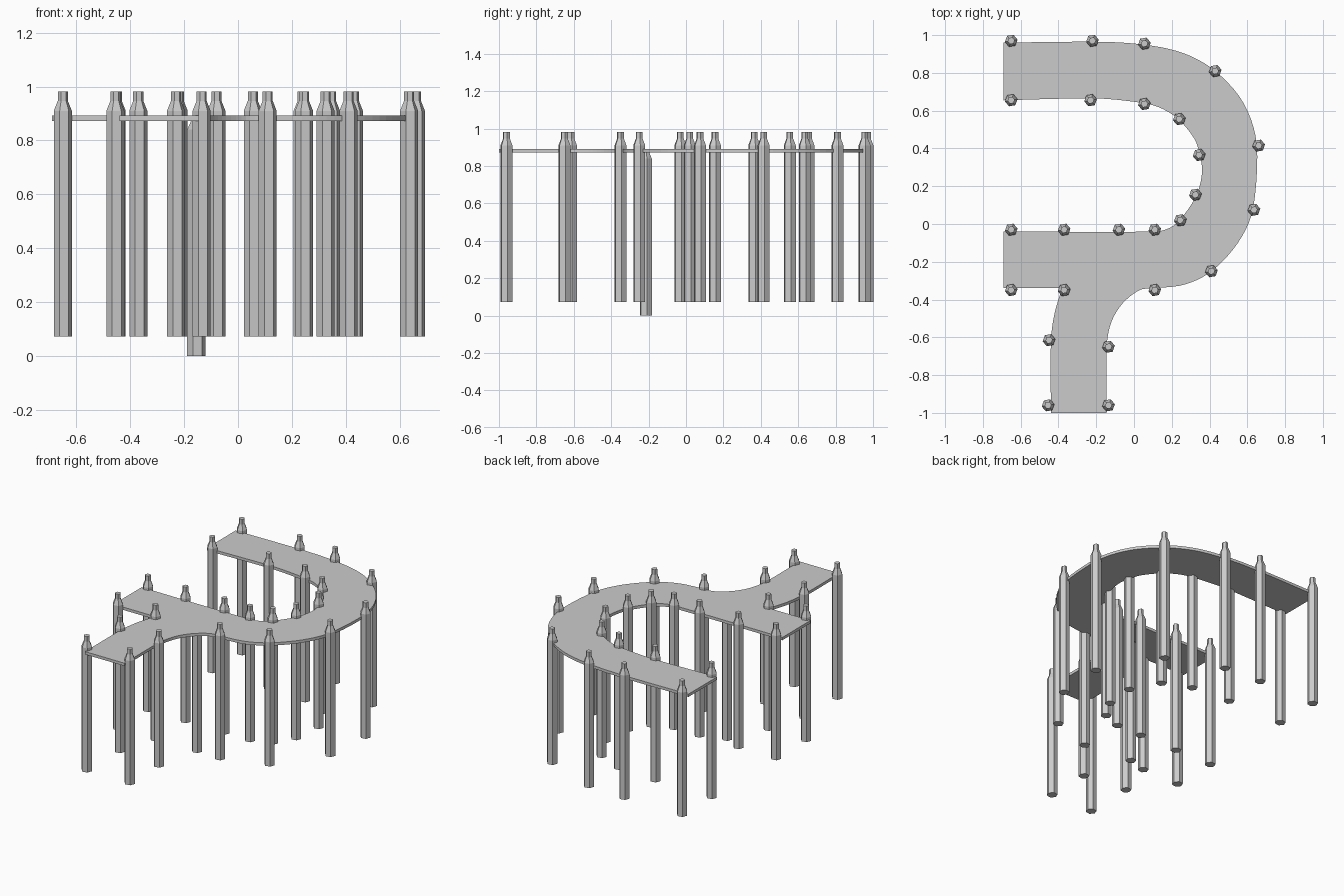
import bpy
import bmesh
import math
from mathutils import Vector

default_cube = bpy.data.objects.get("Cube")
if default_cube:
    bpy.data.objects.remove(default_cube)

DECK_BOTTOM, DECK_TOP = 0.873, 0.892


def make_material(name, color):
    material = bpy.data.materials.new(name)
    material.use_nodes = True
    material.diffuse_color = color
    material.node_tree.nodes["Principled BSDF"].inputs["Base Color"].default_value = color
    return material


def make_object(name, bm, material):
    bmesh.ops.recalc_face_normals(bm, faces=bm.faces[:])
    mesh = bpy.data.meshes.new(name)
    bm.to_mesh(mesh)
    bm.free()
    mesh.materials.append(material)
    obj = bpy.data.objects.new(name, mesh)
    bpy.context.collection.objects.link(obj)
    return obj


def smooth_run(points, steps=5):
    """Pass a smooth line through the points, keeping both ends."""
    pts = [Vector(p) for p in points]
    pts = [pts[0]] + pts + [pts[-1]]
    line = []
    for a, b, c, d in zip(pts, pts[1:], pts[2:], pts[3:]):
        start, end = (c - a) / 2, (d - b) / 2
        # Limit tangents so short spans next to long ones do not overshoot
        span = (c - b).length
        if start.length > span:
            start = start.normalized() * span
        if end.length > span:
            end = end.normalized() * span
        for i in range(steps):
            t = i / steps
            line.append(b * (2 * t**3 - 3 * t**2 + 1) + start * (t**3 - 2 * t**2 + t)
                        + c * (3 * t**2 - 2 * t**3) + end * (t**3 - t**2))
    line.append(pts[-1])
    return line


def make_post(name, location, levels, material):
    """Stack hexagonal rings given as (height, radius) pairs."""
    bm = bmesh.new()
    rings = []
    for z, radius in levels:
        ring = []
        for i in range(6):
            angle = math.radians(60 * i + 10)
            ring.append(bm.verts.new((radius * math.cos(angle), radius * math.sin(angle), z)))
        rings.append(ring)
    for low, high in zip(rings, rings[1:]):
        for i in range(6):
            j = (i + 1) % 6
            bm.faces.new((low[i], low[j], high[j], high[i]))
    bm.faces.new(rings[0][::-1])
    bm.faces.new(rings[-1])
    post = make_object(name, bm, material)
    post.location = location
    return post


gray = make_material("weathered gray", (0.6, 0.6, 0.6, 1))

# Deck outline: smooth runs joined at sharp corners
outer_bend = [(-0.69, 0.96), (-0.2, 0.965), (0.05, 0.95), (0.26, 0.905), (0.43, 0.81),
              (0.58, 0.64), (0.65, 0.42), (0.63, 0.08), (0.55, -0.1), (0.41, -0.25),
              (0.27, -0.32), (0.11, -0.34), (0.03, -0.35), (-0.06, -0.42),
              (-0.12, -0.52), (-0.145, -0.65), (-0.145, -1)]
branch_side = [(-0.44, -1), (-0.44, -0.62), (-0.42, -0.47), (-0.38, -0.34)]
inner_bend = [(-0.69, -0.04), (0.11, -0.04), (0.19, -0.02), (0.25, 0.03), (0.33, 0.15),
              (0.36, 0.27), (0.35, 0.36), (0.32, 0.45), (0.24, 0.55), (0.15, 0.61),
              (0.05, 0.64), (-0.2, 0.665), (-0.69, 0.655)]
outline = smooth_run(outer_bend) + smooth_run(branch_side)
outline += [Vector((-0.69, -0.34))] + smooth_run(inner_bend)

# Walkway slab
bm = bmesh.new()
base = bm.faces.new([bm.verts.new((p.x, p.y, DECK_BOTTOM)) for p in outline])
slab = bmesh.ops.extrude_face_region(bm, geom=[base])
risen = [v for v in slab["geom"] if isinstance(v, bmesh.types.BMVert)]
bmesh.ops.translate(bm, verts=risen, vec=(0, 0, DECK_TOP - DECK_BOTTOM))
if not base.is_valid or len([f for f in bm.faces if len(f.verts) > 4]) < 2:
    bm.faces.new([v for v in bm.verts if v not in risen])
bmesh.ops.triangulate(bm, faces=[f for f in bm.faces if len(f.verts) > 4])
make_object("walkway_deck", bm, gray)

# Posts along both edges of the walkway
post_shape = [(0.073, 0.034), (0.91, 0.034), (0.947, 0.019), (0.982, 0.019)]
outer_posts = [(-0.65, 0.97), (-0.22, 0.97), (0.055, 0.955), (0.43, 0.81), (0.66, 0.415),
               (0.635, 0.075), (0.41, -0.25), (0.11, -0.35)]
inner_posts = [(-0.65, 0.655), (-0.23, 0.655), (0.055, 0.635), (0.24, 0.555),
               (0.345, 0.365), (0.325, 0.155), (0.245, 0.02), (0.11, -0.03),
               (-0.08, -0.03), (-0.37, -0.03), (-0.65, -0.03)]
branch_posts = [(-0.65, -0.35), (-0.37, -0.35), (-0.45, -0.615), (-0.135, -0.65),
                (-0.455, -0.96), (-0.135, -0.96)]
groups = {"outer_post": outer_posts, "inner_post": inner_posts, "branch_post": branch_posts}
for group, places in groups.items():
    for number, (x, y) in enumerate(places, start=1):
        make_post(f"{group}_{number}", (x, y, 0), post_shape, gray)

# Support under the junction, hidden beneath the deck
support_shape = [(0, 0.034), (0.84, 0.034), (DECK_BOTTOM, 0.019), (0.885, 0.019)]
make_post("junction_support", (-0.155, -0.215, 0), support_shape, gray)
